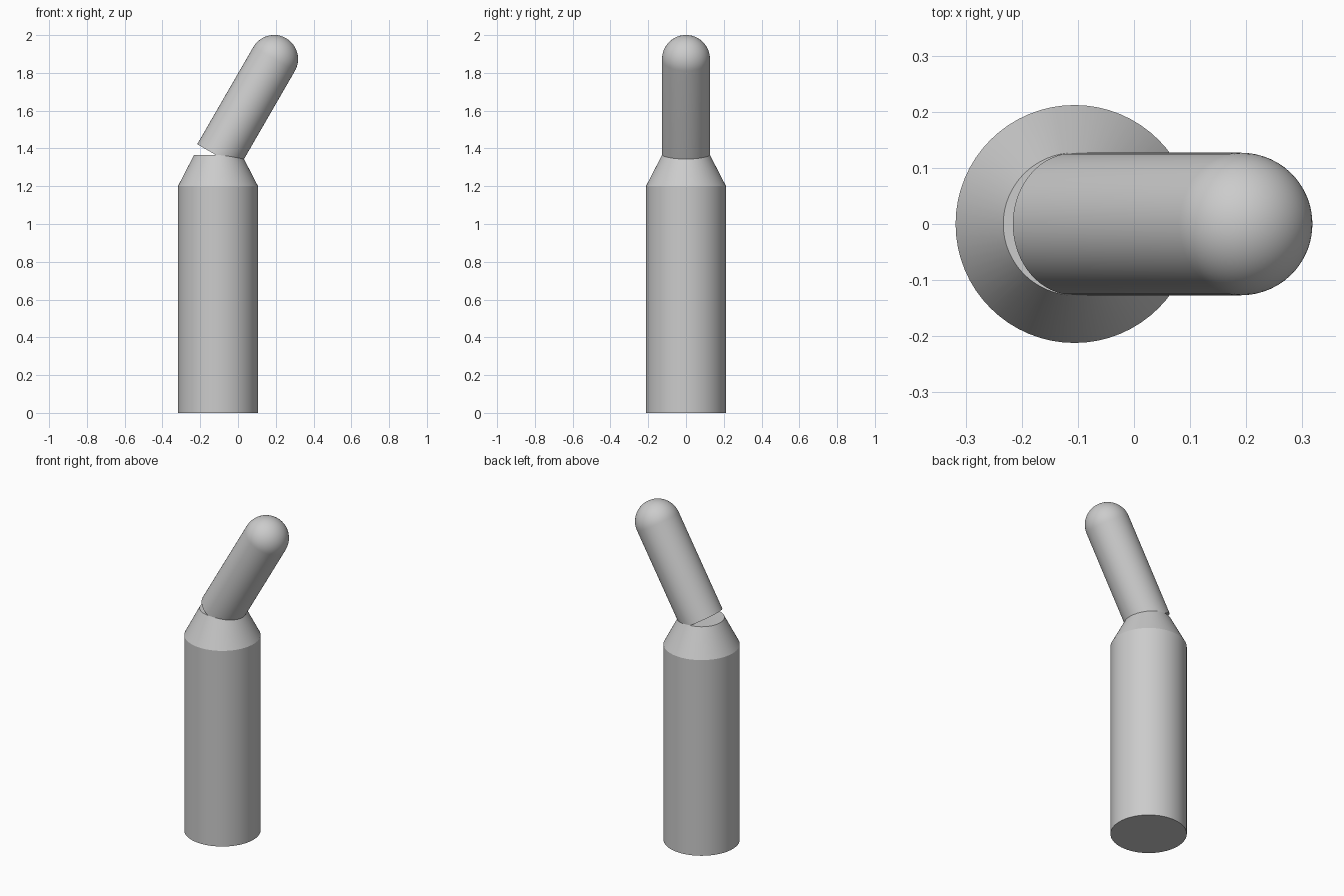
import bpy
import bmesh
from math import sin, cos, pi, radians
from mathutils import Matrix, Vector

cube = bpy.data.objects.get("Cube")
if cube:
    bpy.data.objects.remove(cube, do_unlink=True)

SIDES = 64
BODY_R, NECK_R = 0.212, 0.127
BODY_X = -0.106
SHOULDER_Z, NECK_Z = 1.2, 1.365
TILT, ARM_LEN = radians(30), 0.594

grey = bpy.data.materials.new("plain_grey")
grey.use_nodes = True
colour = (0.6, 0.6, 0.6, 1)
grey.diffuse_color = colour
grey.node_tree.nodes["Principled BSDF"].inputs["Base Color"].default_value = colour


def lathe(name, profile, location, tilt=0.0):
    """Revolve (radius, height) points about z, then tilt towards +x."""
    bm = bmesh.new()
    verts = [bm.verts.new((r, 0, z)) for r, z in profile]
    edges = [bm.edges.new(pair) for pair in zip(verts, verts[1:])]
    bmesh.ops.spin(bm, geom=verts + edges, cent=(0, 0, 0), axis=(0, 0, 1),
                   angle=2 * pi, steps=SIDES, use_merge=True)
    bmesh.ops.remove_doubles(bm, verts=bm.verts[:], dist=0.0001)
    bmesh.ops.recalc_face_normals(bm, faces=bm.faces[:])
    bm.transform(Matrix.Rotation(tilt, 4, 'Y'))
    mesh = bpy.data.meshes.new(name)
    bm.to_mesh(mesh)
    bm.free()
    mesh.materials.append(grey)
    obj = bpy.data.objects.new(name, mesh)
    obj.location = Vector(location)
    bpy.context.collection.objects.link(obj)
    bpy.ops.object.select_all(action='DESELECT')
    obj.select_set(True)
    bpy.context.view_layer.objects.active = obj
    bpy.ops.object.shade_smooth_by_angle(angle=radians(25))
    return obj


# Upright cylinder with a conical shoulder
lathe("body", [(0, 0), (BODY_R, 0), (BODY_R, SHOULDER_Z),
               (NECK_R, NECK_Z), (0, NECK_Z)], (BODY_X, 0, 0))

# Tilted cylinder with a domed end
dome = [(NECK_R * cos(i * pi / 32), ARM_LEN + NECK_R * sin(i * pi / 32))
        for i in range(16)]
lathe("tilted_arm", [(0, 0), (NECK_R, 0)] + dome + [(0, ARM_LEN + NECK_R)],
      (BODY_X, 0, NECK_Z - 0.006), TILT)
